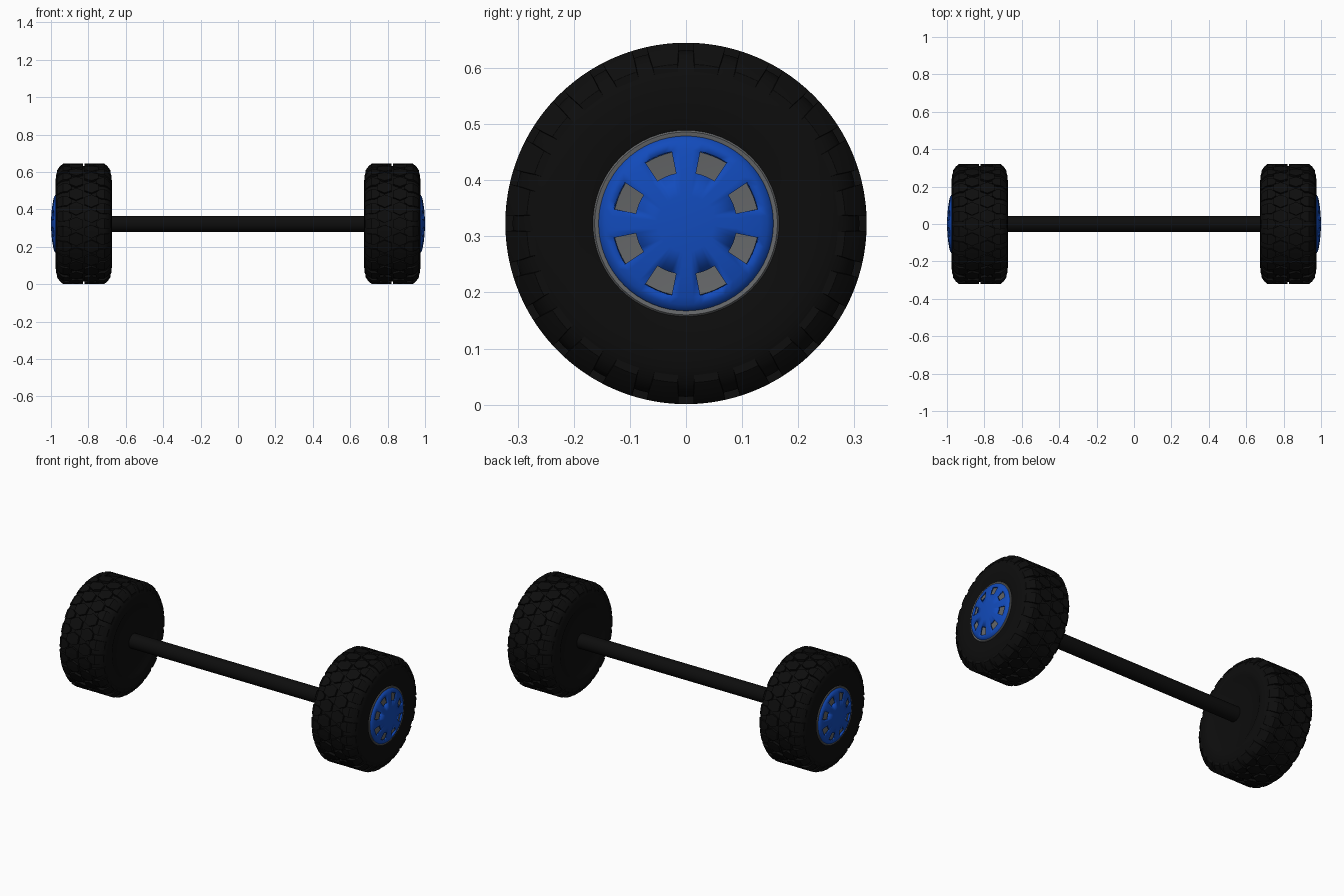
import bpy, bmesh
from math import sin, cos, tau, radians
from mathutils import Matrix, Vector

if "Cube" in bpy.data.objects:
    bpy.data.objects.remove(bpy.data.objects["Cube"])

AXIS_Z = 0.323      # height of the wheel axis
WHEEL_X = 0.825     # middle of the tyre
LUGS = 24


def material(name, rgb):
    mat = bpy.data.materials.new(name)
    mat.use_nodes = True
    mat.diffuse_color = (*rgb, 1)
    mat.node_tree.nodes["Principled BSDF"].inputs["Base Color"].default_value = (*rgb, 1)
    return mat


rubber = material("black rubber", (0.004, 0.004, 0.004))
blue = material("blue paint", (0.006, 0.07, 0.5))
grey = material("grey metal", (0.13, 0.135, 0.14))


def finish(bm, name, mat, mirror=True, angle=30):
    mesh = bpy.data.meshes.new(name)
    bm.to_mesh(mesh)
    bm.free()
    mesh.materials.append(mat)
    mesh.shade_smooth()
    mesh.set_sharp_from_angle(angle=radians(angle))
    obj = bpy.data.objects.new(name, mesh)
    obj.location.z = AXIS_Z
    bpy.context.collection.objects.link(obj)
    if mirror:
        obj.modifiers.new("other side", 'MIRROR')
    return obj


def lathe(profile, steps=64):
    """Turn (x, radius) points around the wheel axis."""
    bm = bmesh.new()
    verts = [bm.verts.new((x, 0, r)) for x, r in profile]
    edges = [bm.edges.new(pair) for pair in zip(verts, verts[1:])]
    bmesh.ops.spin(bm, geom=verts + edges, cent=(0, 0, 0), axis=(1, 0, 0),
                   angle=tau, steps=steps, use_merge=True)
    bmesh.ops.remove_doubles(bm, verts=bm.verts, dist=0.0001)
    bmesh.ops.recalc_face_normals(bm, faces=bm.faces)
    return bm


# Tyre carcass: bead, sidewall, shoulder, tread base, then the inner face
shoulder = [(0.15, 0.235), (0.148, 0.26), (0.139, 0.284), (0.124, 0.301), (0.106, 0.309)]
outer = [(0.12, 0), (0.135, 0.155), (0.144, 0.163), (0.148, 0.178), (0.15, 0.213)]
inner = [(-0.15, 0.213), (-0.143, 0.2), (-0.14, 0.1), (-0.14, 0)]
profile = outer + shoulder + [(-u, r) for u, r in reversed(shoulder)] + inner
finish(lathe([(WHEEL_X + u, r) for u, r in profile], 72), "tyre", rubber)

# Tread blocks, each a strip of cross bars (offset from middle, half width in pitches)
CROWN = [(0, 0.322), (0.11, 0.322), (0.128, 0.307), (0.144, 0.284)]


def crown_radius(u):
    for (u0, r0), (u1, r1) in zip(CROWN, CROWN[1:]):
        if u <= u1:
            return r0 + (r1 - r0) * (u - u0) / (u1 - u0)
    return CROWN[-1][1]


def tread_block(bm, bars, side, turn):
    def layer(drop):
        rows = []
        for u, half in bars:
            r = crown_radius(u) - drop
            angles = [(turn + k * half) * tau / LUGS for k in (-1, 0, 1)]
            rows.append([bm.verts.new((WHEEL_X + side * u, r * sin(a), r * cos(a)))
                         for a in angles])
        return rows

    top, base = layer(0), layer(0.025)
    for i in range(len(bars) - 1):
        for k in (0, 1):
            bm.faces.new((top[i][k], top[i][k + 1], top[i + 1][k + 1], top[i + 1][k]))
        for k in (0, 2):
            bm.faces.new((top[i][k], top[i + 1][k], base[i + 1][k], base[i][k]))
    for i in (0, -1):
        for k in (0, 1):
            bm.faces.new((top[i][k], top[i][k + 1], base[i][k + 1], base[i][k]))


def close_and_orient(bm):
    bmesh.ops.holes_fill(bm, edges=[e for e in bm.edges if e.is_boundary], sides=0)
    bmesh.ops.recalc_face_normals(bm, faces=bm.faces)


hexagon = [(0.005, 0.25), (0.041, 0.44), (0.079, 0.22)]
lug = [(0.066, 0.12), (0.088, 0.32), (0.11, 0.34), (0.128, 0.33), (0.144, 0.3)]
for name, bars, shift in (("centre_tread", hexagon, 0), ("shoulder_tread", lug, 0.5)):
    bm = bmesh.new()
    for i in range(LUGS):
        tread_block(bm, bars, 1, i + shift)
        tread_block(bm, bars, -1, i + shift + 0.5)
    close_and_orient(bm)
    finish(bm, name, rubber)

# Grey rim, seen as a ring around the cap and through its windows
finish(lathe([(0.95, 0.166), (0.972, 0.166), (0.975, 0.163), (0.974, 0.157),
              (0.972, 0.15), (0.972, 0)]), "rim", grey)

# Domed hub cap with eight windows cut through it
bm = lathe([(0.968, 0.159), (0.977, 0.154), (0.983, 0.145), (0.987, 0.132),
            (0.994, 0.091), (0.998, 0.05), (1.0, 0)])
if sum(f.normal.x for f in bm.faces) < 0:
    bmesh.ops.reverse_faces(bm, faces=bm.faces)
windows = []
for f in bm.faces:
    c = f.calc_center_median()
    turn = Vector((c.z, c.y)).angle_signed(Vector((1, 0))) % (tau / 8)
    if 0.1 < Vector((c.y, c.z)).length < 0.12 and radians(11.25) < turn < radians(33.75):
        windows.append(f)
bmesh.ops.delete(bm, geom=windows, context='FACES')
cap = finish(bm, "hub_cap", blue, angle=40)
rim_wall = cap.modifiers.new("thickness", 'SOLIDIFY')
rim_wall.thickness = 0.01
rim_wall.offset = -1

# Axle
bm = bmesh.new()
bmesh.ops.create_cone(bm, cap_ends=True, segments=32, radius1=0.043, radius2=0.043,
                      depth=1.4, matrix=Matrix.Rotation(tau / 4, 4, 'Y'))
finish(bm, "axle", rubber, mirror=False)
